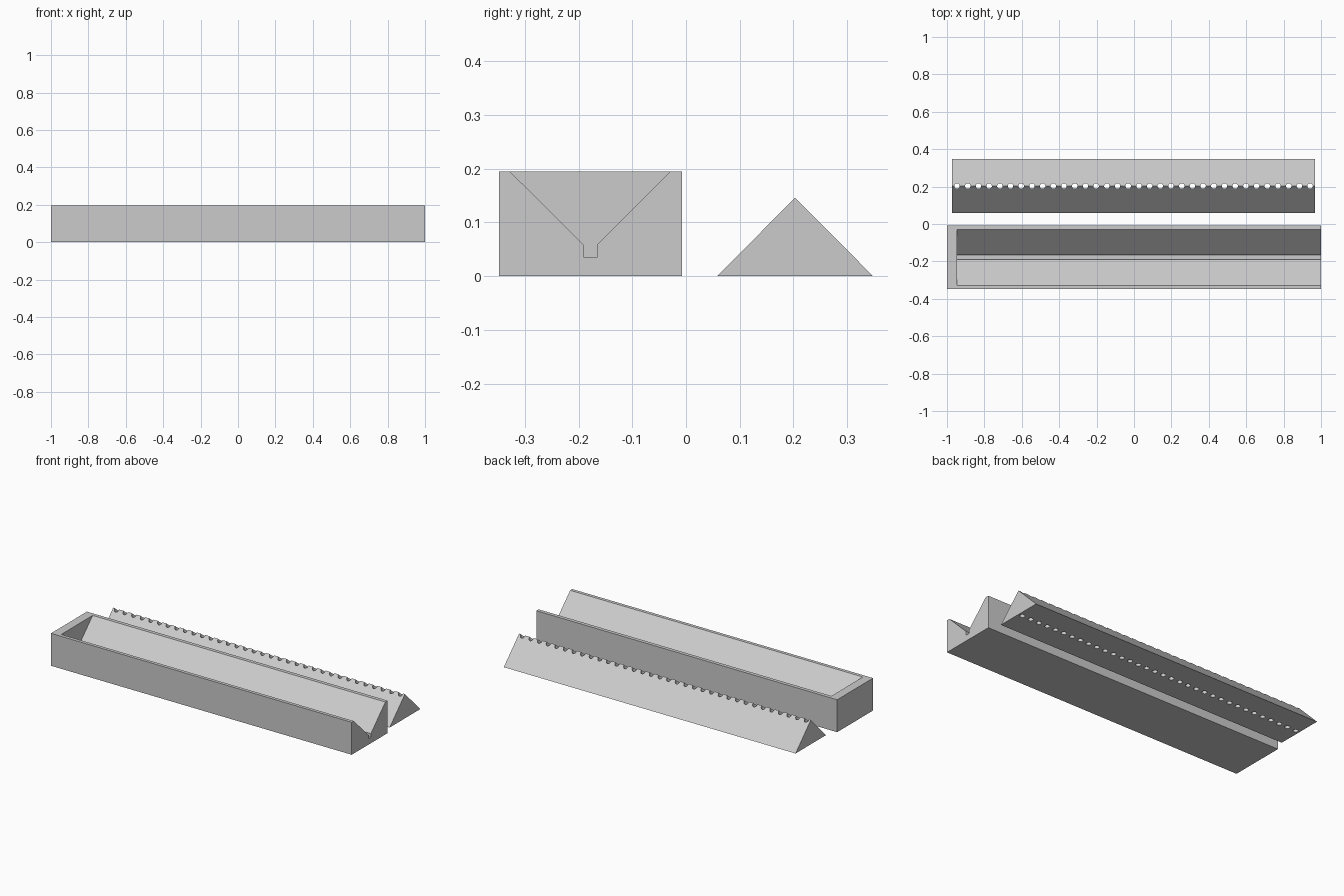
import bpy, bmesh
from mathutils import Matrix, Vector

if "Cube" in bpy.data.objects:
    bpy.data.objects.remove(bpy.data.objects["Cube"])

grey = bpy.data.materials.new("light_grey")
grey.diffuse_color = (0.6, 0.6, 0.6, 1)
grey.use_nodes = True
grey.node_tree.nodes["Principled BSDF"].inputs["Base Color"].default_value = grey.diffuse_color


def finish(name, bm):
    bmesh.ops.recalc_face_normals(bm, faces=bm.faces)
    mesh = bpy.data.meshes.new(name)
    bm.to_mesh(mesh)
    bm.free()
    mesh.materials.append(grey)
    obj = bpy.data.objects.new(name, mesh)
    bpy.context.collection.objects.link(obj)
    return obj


def extrude_x(name, profile, x0, x1):
    """Extrude a (y, z) outline along x."""
    bm = bmesh.new()
    face = bm.faces.new([bm.verts.new((x0, y, z)) for y, z in profile])
    new = bmesh.ops.extrude_face_region(bm, geom=[face])["geom"]
    moved = [v for v in new if isinstance(v, bmesh.types.BMVert)]
    bmesh.ops.translate(bm, verts=moved, vec=Vector((x1 - x0, 0, 0)))
    return finish(name, bm)


def cut(target, cutter):
    mod = target.modifiers.new("cut", 'BOOLEAN')
    mod.operation, mod.solver, mod.object = 'DIFFERENCE', 'EXACT', cutter
    bpy.context.view_layer.objects.active = target
    bpy.ops.object.modifier_apply(modifier=mod.name)
    bpy.data.objects.remove(cutter)


# Trough: block with a V channel and drain slot, open at the right end
trough = extrude_x("trough", [(-0.348, 0), (-0.007, 0), (-0.007, 0.195), (-0.348, 0.195)], -1, 1)
channel = extrude_x("channel_cutter", [(-0.338, 0.205), (-0.19, 0.058), (-0.19, 0.035),
                    (-0.166, 0.035), (-0.166, 0.058), (-0.019, 0.205)], -0.946, 1.1)
cut(trough, channel)

# Triangular bar lying beside the trough
bar = extrude_x("triangular_bar", [(0.058, 0), (0.348, 0), (0.203, 0.146)], -0.972, 0.968)

# Row of vertical holes through the ridge of the bar
bm = bmesh.new()
for i in range(34):
    bmesh.ops.create_cone(bm, cap_ends=True, segments=24, radius1=0.0145, radius2=0.0145, depth=0.4,
                          matrix=Matrix.Translation((-0.946 + i * 0.0572, 0.203, 0.07)))
cut(bar, finish("hole_cutter", bm))

for obj in (trough, bar):
    bpy.ops.object.select_all(action='DESELECT')
    obj.select_set(True)
    bpy.context.view_layer.objects.active = obj
    bpy.ops.object.shade_smooth_by_angle()
